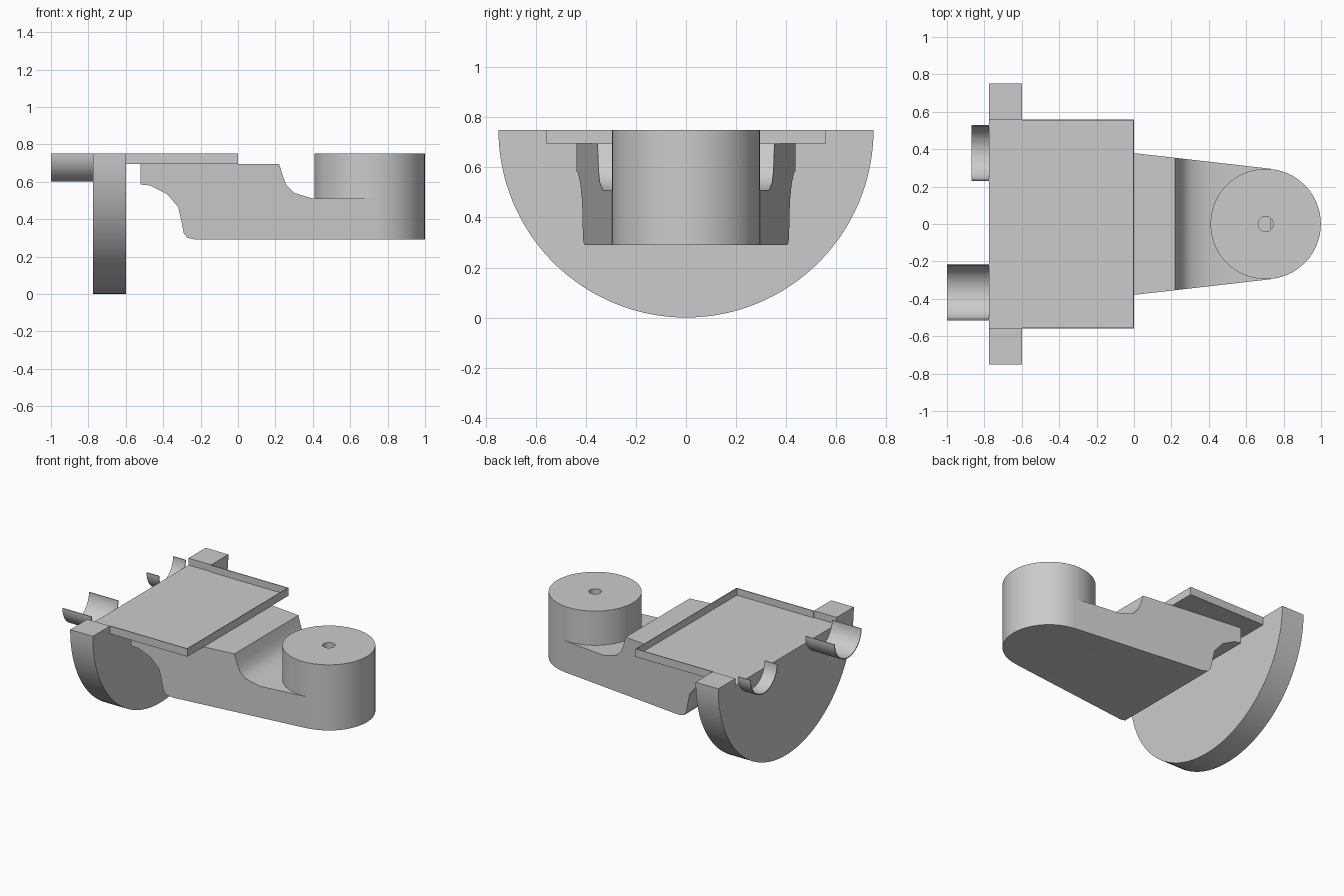
import bpy
import bmesh
from math import sin, cos, pi, radians
from mathutils import Vector, Matrix

cube = bpy.data.objects.get("Cube")
if cube:
    bpy.data.objects.remove(cube)

GREY = (0.6, 0.6, 0.6, 1.0)
grey = bpy.data.materials.new("plain grey")
grey.use_nodes = True
grey.diffuse_color = GREY
grey.node_tree.nodes["Principled BSDF"].inputs["Base Color"].default_value = GREY


def finish(name, bm, smooth=True):
    """Turn a bmesh into a named, shaded object."""
    bmesh.ops.recalc_face_normals(bm, faces=bm.faces)
    mesh = bpy.data.meshes.new(name)
    bm.to_mesh(mesh)
    bm.free()
    mesh.materials.append(grey)
    obj = bpy.data.objects.new(name, mesh)
    bpy.context.collection.objects.link(obj)
    if smooth:
        bpy.ops.object.select_all(action="DESELECT")
        obj.select_set(True)
        bpy.context.view_layer.objects.active = obj
        bpy.ops.object.shade_smooth_by_angle(angle=radians(30))
    return obj


def prism(points, start, direction):
    """Extrude a closed outline of 3D points along a direction."""
    bm = bmesh.new()
    face = bm.faces.new([bm.verts.new(Vector(p) + Vector(start)) for p in points])
    result = bmesh.ops.extrude_face_region(bm, geom=[face], use_keep_orig=True)
    verts = [v for v in result["geom"] if isinstance(v, bmesh.types.BMVert)]
    bmesh.ops.translate(bm, verts=verts, vec=direction)
    return bm


def lower_arc(radius, y, z, steps):
    """Half circle below its centre, in the YZ plane, from -y to +y."""
    return [(0, y - radius * cos(pi * i / steps), z - radius * sin(pi * i / steps))
            for i in range(steps + 1)]


TOP = 0.75
FLOOR = 0.702
TRAY = 0.56
WALL = 0.006

# Half-round end plate, notched so the tray floor runs through its top
notch = [(0, TRAY, TOP), (0, TRAY, FLOOR), (0, -TRAY, FLOOR), (0, -TRAY, TOP)]
finish("end_plate", prism(lower_arc(TOP, 0, TOP, 64) + notch, (-0.775, 0, 0), (0.175, 0, 0)))

# Shallow tray: thin floor with side walls, closed at the far end
inner = TRAY - WALL
channel = [(0, -TRAY, TOP), (0, -TRAY, 0.695), (0, TRAY, 0.695), (0, TRAY, TOP),
           (0, inner, TOP), (0, inner, FLOOR), (0, -inner, FLOOR), (0, -inner, TOP)]
finish("tray", prism(channel, (-0.6, 0, 0), (0.6 - WALL, 0, 0)), smooth=False)
end = [(0, -TRAY, TOP), (0, -TRAY, 0.695), (0, TRAY, 0.695), (0, TRAY, TOP)]
finish("tray_end_wall", prism(end, (-WALL, 0, 0), (WALL, 0, 0)), smooth=False)

# Two thin half-pipe cradles of different length
for name, y, length in (("front_cradle", -0.365, 0.225), ("back_cradle", 0.38, 0.095)):
    ring = lower_arc(0.15, y, TOP, 32) + lower_arc(0.144, y, TOP, 32)[::-1]
    finish(name, prism(ring, (-0.775 - length, 0, 0), (length, 0, 0)))

# Arm: side profile extruded across, then tapered toward the boss
profile = [(-0.52, 0.695), (-0.52, 0.585), (-0.47, 0.58), (-0.38, 0.535),
           (-0.32, 0.465), (-0.305, 0.4), (-0.29, 0.325), (-0.27, 0.3),
           (-0.225, 0.29), (0.733, 0.29), (0.733, 0.51), (0.4, 0.51),
           (0.3, 0.54), (0.26, 0.58), (0.24, 0.63), (0.22, 0.695)]
arm = prism([(x, 0, z) for x, z in profile], (0, -1, 0), (0, 2, 0))
for v in arm.verts:
    v.co.y *= 0.379 - 0.1145 * v.co.x
finish("arm", arm)

# Round boss with a small blind hole, turned from a half section
section = [(0, 0.29), (0.295, 0.29), (0.295, TOP), (0.04, TOP), (0.04, 0.5), (0, 0.5)]
boss = bmesh.new()
ring = [boss.verts.new((r, 0, z)) for r, z in section]
edges = [boss.edges.new(pair) for pair in zip(ring, ring[1:])]
bmesh.ops.spin(boss, geom=ring + edges, cent=(0, 0, 0), axis=(0, 0, 1),
               angle=2 * pi, steps=64, use_merge=True)
bmesh.ops.remove_doubles(boss, verts=boss.verts, dist=0.0001)
boss.transform(Matrix.Translation((0.704, 0, 0)))
finish("boss", boss)
